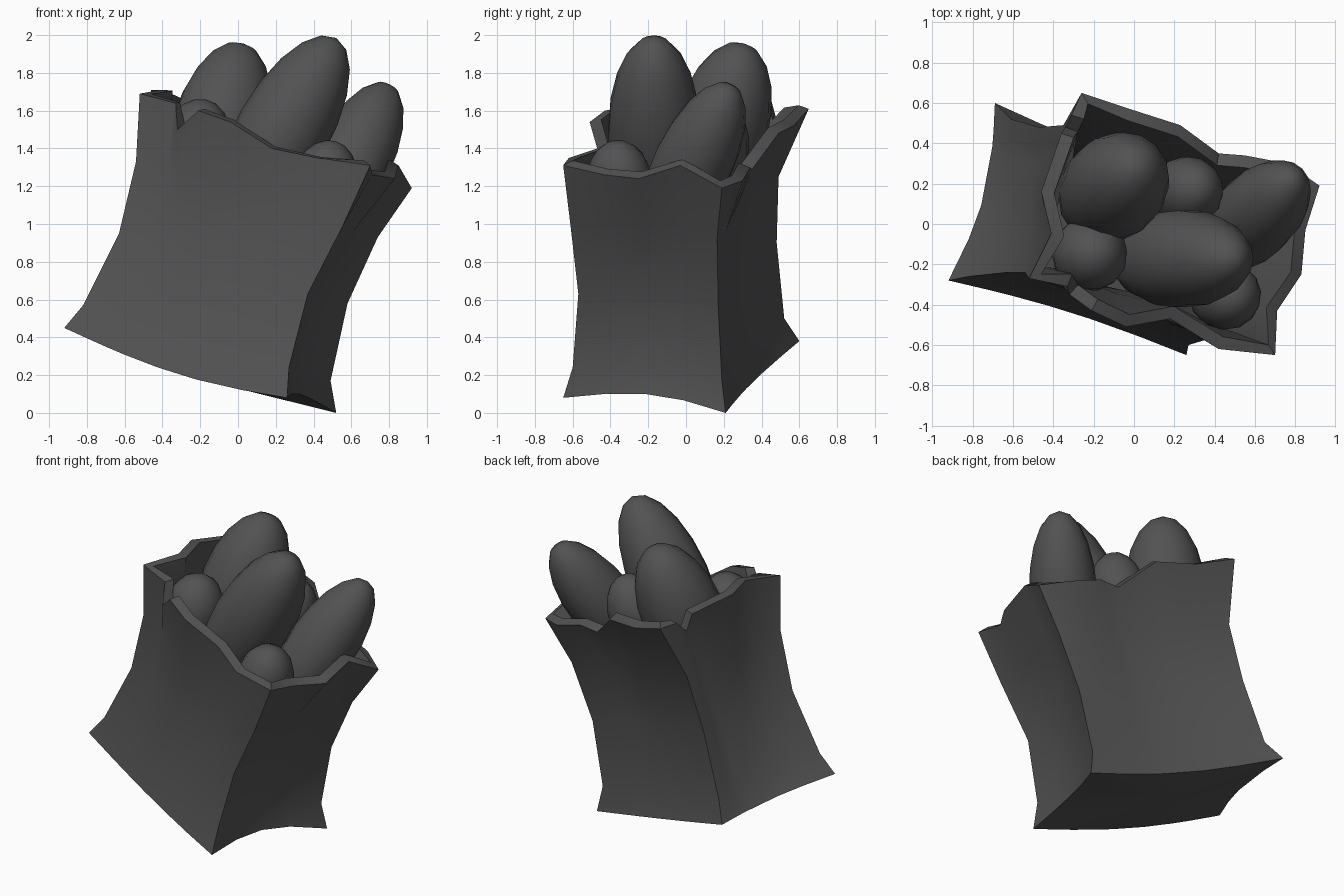
import bpy, bmesh, math
from mathutils import Vector

if "Cube" in bpy.data.objects:
    bpy.data.objects.remove(bpy.data.objects["Cube"])

# Corner folds of the sack, bottom to top (front left, front right, back right, back left)
CORNERS = [
    [(-.92, -.28, .45), (-.82, -.26, .57), (-.63, -.24, .95), (-.54, -.24, 1.33), (-.52, -.27, 1.69)],
    [(.26, -.65, .08), (.27, -.60, .24), (.37, -.57, .63), (.55, -.61, .98), (.70, -.65, 1.31)],
    [(.52, .21, .0), (.49, .19, .17), (.58, .17, .58), (.74, .165, .93), (.92, .19, 1.19)],
    [(-.69, .60, .38), (-.61, .52, .50), (-.47, .48, .90), (-.35, .49, 1.25), (-.26, .65, 1.61)],
]
# Torn rim points between neighbouring corners
RIMS = [
    [(-.33, -.31, 1.64), (-.32, -.35, 1.50), (-.21, -.43, 1.60), (-.04, -.51, 1.54),
     (.18, -.47, 1.40), (.42, -.62, 1.35)],
    [(.71, -.43, 1.26), (.83, -.25, 1.24), (.85, -.03, 1.31)],
    [(.76, .30, 1.23), (.55, .34, 1.30), (.42, .35, 1.29), (.23, .49, 1.48), (-.02, .57, 1.52)],
    [(-.31, .54, 1.62), (-.34, .48, 1.55), (-.36, .45, 1.66), (-.46, .16, 1.71), (-.41, -.05, 1.71)],
]
INWARD = [.03, .07, .05, .07]       # how far each wall sags in
DROP = [-.055, .03, -.03, .01]      # wave of the bottom edge
BLEND = [0, 0, .1, .4]              # how much of the rim shape reaches each level

GREY = bpy.data.materials.new("dark_grey")
GREY.diffuse_color = (.085, .085, .085, 1)
GREY.use_nodes = True
GREY.node_tree.nodes["Principled BSDF"].inputs["Base Color"].default_value = GREY.diffuse_color


def build_sack():
    bm = bmesh.new()
    columns = []
    axis = Vector((.42, 0, .9)).normalized()
    for s in range(4):
        a = [Vector(p) for p in CORNERS[s]]
        b = [Vector(p) for p in CORNERS[(s + 1) % 4]]
        columns.append([bm.verts.new(p) for p in a])
        span = b[4] - a[4]
        inward = axis.cross(span).normalized()
        for r in RIMS[s]:
            r = Vector(r)
            t = (r - a[4]).dot(span) / span.length_squared
            bow = math.sin(math.pi * t)
            off = inward * max(-.1, min(.1, (r - a[4].lerp(b[4], t)).dot(inward)))
            col = []
            for l in range(4):
                p = a[l].lerp(b[l], t) + inward * INWARD[s] * bow * (1 - BLEND[l])
                p += off * BLEND[l]
                if l == 0:
                    p.z += DROP[s] * bow
                col.append(bm.verts.new(p))
            columns.append(col + [bm.verts.new(r)])
    n = len(columns)
    for i in range(n):
        c, d = columns[i], columns[(i + 1) % n]
        for l in range(4):
            bm.faces.new((c[l], d[l], d[l + 1], c[l + 1]))
    # Slightly bulging floor
    mid = sum((c[0].co for c in columns), Vector()) / n
    hub = bm.verts.new(mid - axis * .04)
    for i in range(n):
        bm.faces.new((columns[(i + 1) % n][0], columns[i][0], hub))
    me = bpy.data.meshes.new("sack")
    bm.to_mesh(me)
    bm.free()
    ob = bpy.data.objects.new("sack", me)
    bpy.context.collection.objects.link(ob)
    me.materials.append(GREY)
    solid = ob.modifiers.new("wall", 'SOLIDIFY')
    solid.thickness = .065
    solid.offset = -1
    bpy.ops.object.select_all(action='DESELECT')
    ob.select_set(True)
    bpy.context.view_layer.objects.active = ob
    bpy.ops.object.modifier_apply(modifier="wall")
    bpy.ops.object.shade_smooth_by_angle(angle=math.radians(35))


def lump(name, centre, radius, length, direction):
    bpy.ops.mesh.primitive_uv_sphere_add(segments=14, ring_count=10, radius=1, location=centre)
    ob = bpy.context.object
    ob.name = name
    ob.scale = (radius, radius, length)
    ob.rotation_euler = Vector(direction).to_track_quat('Z', 'Y').to_euler()
    ob.data.materials.append(GREY)
    bpy.ops.object.shade_smooth()


build_sack()

# Tubers filling the sack
TUBERS = [
    ((.235, -.17, 1.487), .247, .574, (.5, 0, .87)),
    ((-.10, .18, 1.50), .255, .49, (.26, .26, .93)),
    ((.60, .04, 1.325), .21, .50, (.4, .4, .82)),
    ((.26, .16, 1.40), .175, .25, (.3, .1, .9)),
    ((-.22, -.15, 1.42), .185, .245, (.2, 0, 1)),
    ((.45, -.35, 1.22), .175, .23, (.3, -.1, .9)),
]
for i, tuber in enumerate(TUBERS):
    lump(f"tuber_{i + 1}", *tuber)
